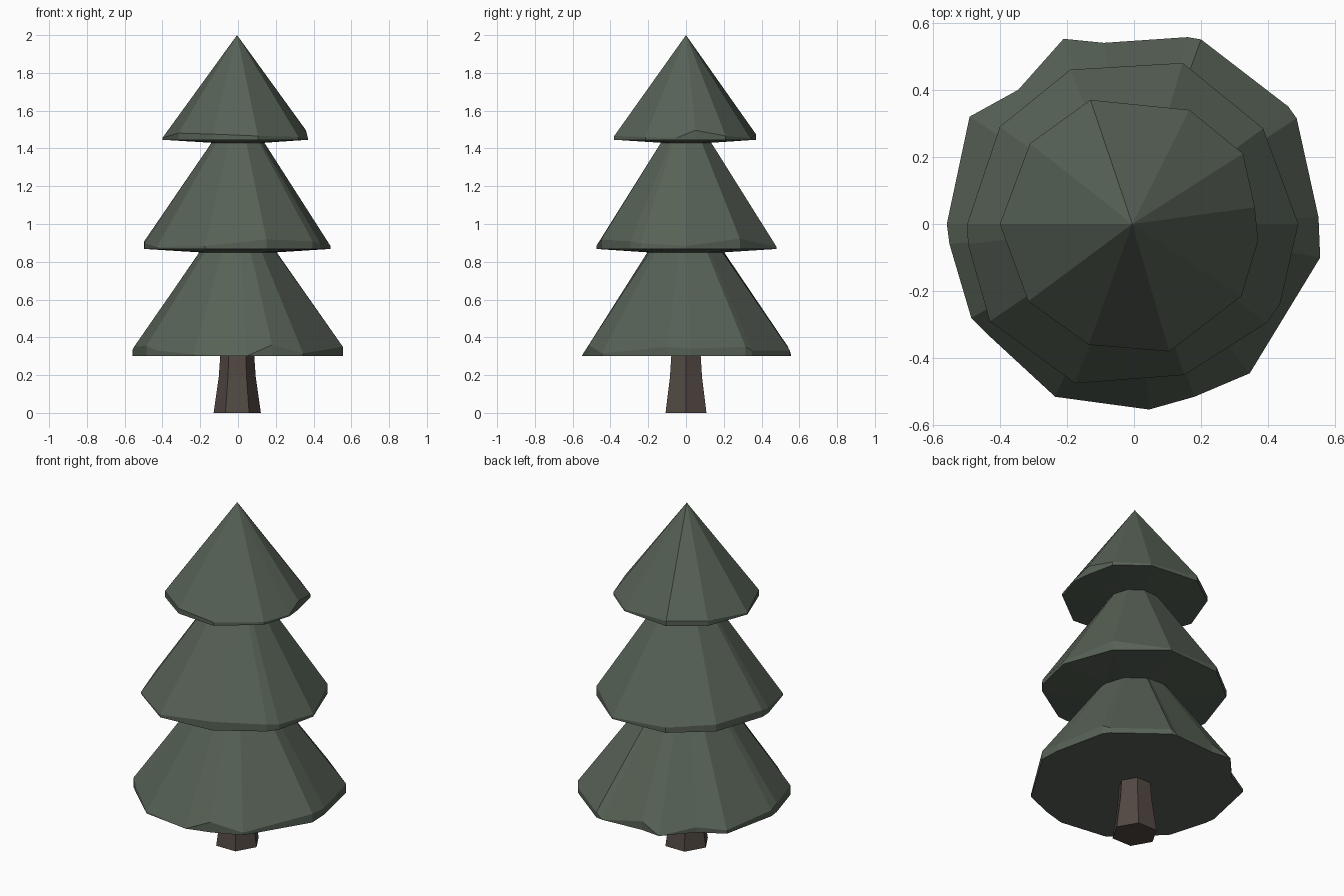
import bpy, bmesh, math
from mathutils import Vector

if "Cube" in bpy.data.objects:
    bpy.data.objects.remove(bpy.data.objects["Cube"])


def finish(bm, name, color):
    bmesh.ops.recalc_face_normals(bm, faces=bm.faces[:])
    mesh = bpy.data.meshes.new(name)
    bm.to_mesh(mesh)
    bm.free()
    mat = bpy.data.materials.new(name + "_colour")
    mat.diffuse_color = (*color, 1)
    mat.use_nodes = True
    mat.node_tree.nodes["Principled BSDF"].inputs["Base Color"].default_value = mat.diffuse_color
    mesh.materials.append(mat)
    obj = bpy.data.objects.new(name, mesh)
    bpy.context.collection.objects.link(obj)


def face(bm, verts):
    unique = list(dict.fromkeys(verts))
    if len(unique) > 2:
        bm.faces.new(unique)


def skin(bm, a, b):
    n = len(a)
    for i in range(n):
        j = (i + 1) % n
        face(bm, [a[i], a[j], b[j], b[i]])


def loop_edges(bm, ring):
    out = []
    for i, v in enumerate(ring):
        w = ring[(i + 1) % len(ring)]
        out.append(bm.edges.get((v, w)) or bm.edges.new((v, w)))
    return out


# Rim outlines: x, y and the height of the chipped edge at each corner
bottom_rim = [(0.55, 0.02, .04), (0.485, 0.315, .05), (0.46, 0.35, .03),
              (0.20, 0.55, .03), (0.16, 0.557, 0), (-0.09, 0.54, .05),
              (-0.21, 0.552, 0), (-0.345, 0.40, .03), (-0.49, 0.32, .02),
              (-0.558, 0.0, .035), (-0.55, -0.06, .05), (-0.485, -0.28, .055),
              (-0.43, -0.335, .03), (-0.235, -0.515, 0.01), (0.045, -0.553, 0),
              (0.18, -0.515, .06), (0.345, -0.445, .015), (0.555, -0.10, .05)]
middle_rim = [(0.49, 0.0, .015), (0.385, 0.285, .055), (0.145, 0.48, .01),
              (-0.19, 0.46, .03), (-0.40, 0.29, .04), (-0.497, 0.0, .04),
              (-0.495, -0.06, .03), (-0.43, -0.29, .01), (-0.175, -0.475, .015),
              (0.15, -0.45, .05), (0.395, -0.295, .04), (0.435, -0.24, .03)]
top_rim = [(0.37, -0.05, .01), (0.36, 0.05, .05), (0.325, 0.21, .02),
           (0.165, 0.34, .01), (-0.13, 0.37, .03), (-0.31, 0.24, .03),
           (-0.40, 0.0, .01), (-0.315, -0.23, .035), (-0.135, -0.36, .03),
           (0.105, -0.38, .02), (0.32, -0.215, .015)]

# Foliage: stacked skirts joined into one skin
bm = bmesh.new()
neck = None
for rim, base, r, top in ((bottom_rim, 0.30, 0.205, 0.85),
                          (middle_rim, 0.868, 0.14, 1.43),
                          (top_rim, 1.446, 0, 2.0)):
    low = [bm.verts.new((x, y, base)) for x, y, h in rim]
    high = [bm.verts.new((x, y, base + h)) if h else v
            for (x, y, h), v in zip(rim, low)]
    skin(bm, low, high)
    if neck:
        edges = loop_edges(bm, neck) + loop_edges(bm, low)
        bmesh.ops.triangle_fill(bm, edges=edges, use_beauty=True,
                                normal=(0, 0, -1))
    else:
        face(bm, low[::-1])
    if r:
        neck = []
        for x, y, h in rim:
            d = Vector((x, y)).normalized() * r
            neck.append(bm.verts.new((d.x, d.y, top)))
    else:
        tip = bm.verts.new((-0.005, 0, top))
        neck = [tip] * len(rim)
    skin(bm, high, neck)
finish(bm, "foliage", (0.095, 0.12, 0.092))

# Trunk: flared six-sided post
bm = bmesh.new()
rings = []
for r, z in ((0.125, 0), (0.098, 0.19), (0.088, 0.33)):
    rings.append([bm.verts.new((r * math.cos(i * math.pi / 3) - 0.004,
                                r * math.sin(i * math.pi / 3), z))
                  for i in range(6)])
for a, b in zip(rings, rings[1:]):
    skin(bm, a, b)
face(bm, rings[0][::-1])
face(bm, rings[-1])
finish(bm, "trunk", (0.085, 0.065, 0.055))
